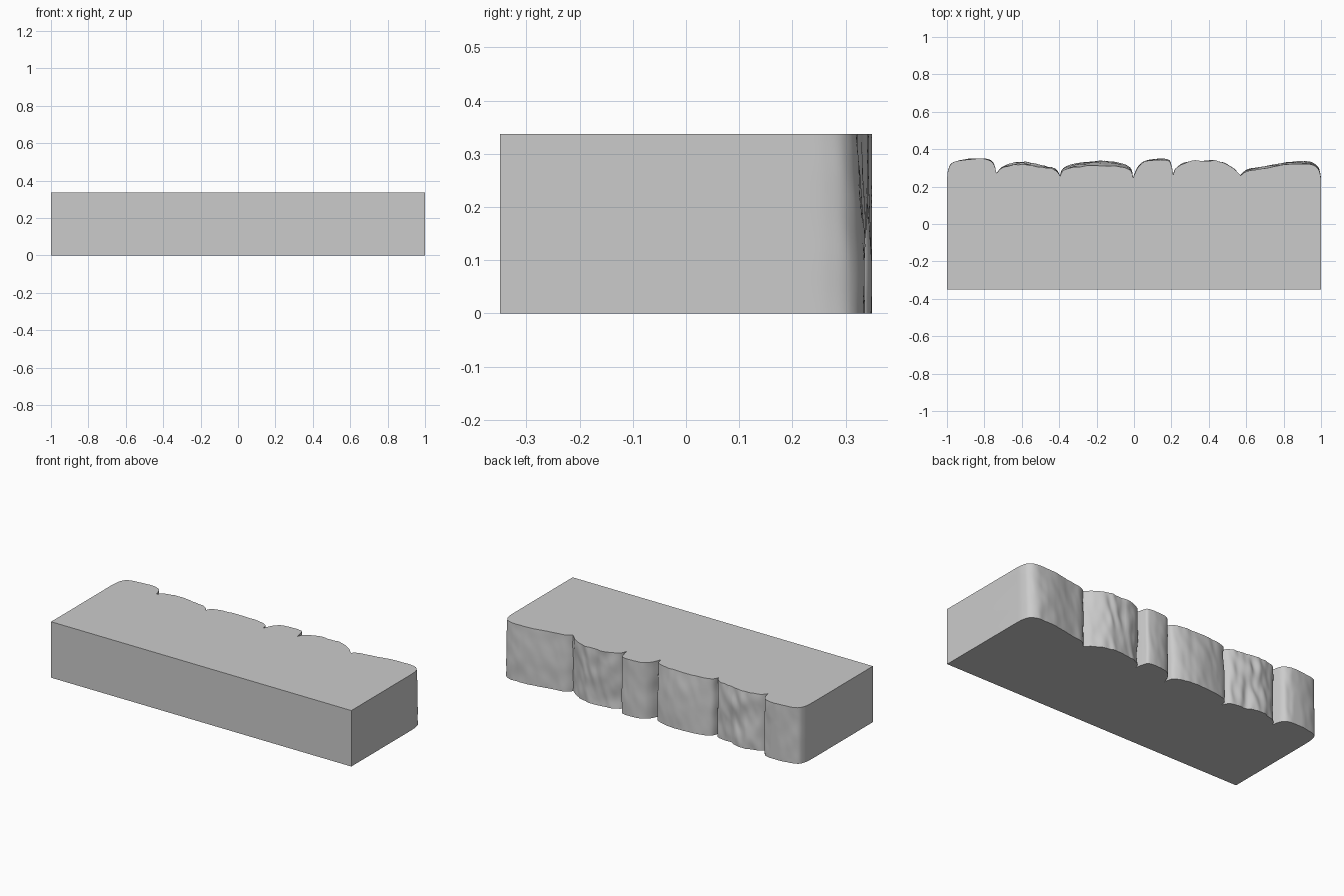
import bpy, bmesh, math
from mathutils import Vector, noise

cube = bpy.data.objects.get("Cube")
if cube:
    bpy.data.objects.remove(cube, do_unlink=True)

HEIGHT, FRONT = 0.337, -0.35
ROWS, STEPS = 32, 7

stone = bpy.data.materials.new("grey stone")
stone.use_nodes = True
grey = (0.6, 0.6, 0.6, 1)
stone.diffuse_color = grey
stone.node_tree.nodes["Principled BSDF"].inputs["Base Color"].default_value = grey

# Rough back edge: each lobe has its outline, outward bulge and roughness
LOBES = [
    ([(-1, .22), (-.993, .29), (-.96, .33), (-.85, .348), (-.78, .342), (-.75, .32), (-.735, .27)], .004, .006),
    ([(-.735, .27), (-.7, .30), (-.62, .316), (-.55, .312), (-.48, .298), (-.42, .287), (-.395, .255)], .012, .016),
    ([(-.395, .255), (-.37, .29), (-.28, .308), (-.17, .315), (-.08, .307), (-.02, .288), (-.005, .245)], .022, .007),
    ([(-.005, .245), (.02, .30), (.06, .333), (.13, .342), (.185, .338), (.2, .31), (.21, .265)], .006, .004),
    ([(.21, .265), (.23, .305), (.3, .335), (.4, .343), (.46, .332), (.53, .296), (.57, .26)], -.008, .014),
    ([(.57, .26), (.61, .285), (.7, .298), (.82, .318), (.93, .322), (.98, .3), (.997, .26), (1, .21)], .012, .006),
]


def spline(points):
    """Smooth curve through the points, sampled with a 0-1 position."""
    pts = [Vector(p) for p in points]
    pts = [pts[0]] + pts + [pts[-1]]
    out, spans = [], len(pts) - 3
    for i in range(spans):
        a, b, c, d = pts[i:i + 4]
        for s in range(STEPS):
            t = s / STEPS
            p = 0.5 * (2 * b + (c - a) * t + (2 * a - 5 * b + 4 * c - d) * t * t
                       + (3 * b - a - 3 * c + d) * t ** 3)
            out.append((p, (i + t) / spans))
    return out


def back_point(p, t, lobe, z):
    """Displace the outline with bulge and weathered ridges."""
    _, bulge, rough = LOBES[lobe]
    h = z / HEIGHT
    fade = math.sin(math.pi * t) ** 0.7 if 0 < t < 1 else 0
    y = p.y + fade * bulge * math.sin(math.pi * min(1, (1 - h) * 1.1) / 2)
    broad = noise.noise(Vector((p.x * 9, 3 + lobe, z * 6 + p.x * 4)))
    fine = noise.noise(Vector((p.x * 26, lobe, z * 11 - p.x * 9)))
    y += fade * rough * (0.7 * broad + 0.6 * fine)
    # Seams wander a little along the height
    wander = 0.006 * noise.noise(Vector((lobe * 5, 1, z * 9))) * (1 - t)
    x = p.x + (wander if lobe else 0)
    return max(-1, min(1, x)), min(y, 0.35), z


samples = [(p, t, i) for i, (pts, _, _) in enumerate(LOBES) for p, t in spline(pts)]
samples.append((Vector(LOBES[-1][0][-1]), 1, len(LOBES) - 1))

bm = bmesh.new()
rings = []
for r in range(ROWS + 1):
    z = HEIGHT * r / ROWS
    ring = [bm.verts.new((-1, FRONT, z))]
    ring += [bm.verts.new(back_point(p, t, i, z)) for p, t, i in samples]
    ring.append(bm.verts.new((1, FRONT, z)))
    rings.append(ring)

# Walls, then the flat top and underside
n = len(rings[0])
for low, high in zip(rings, rings[1:]):
    for k in range(n):
        j = (k + 1) % n
        bm.faces.new((low[k], low[j], high[j], high[k]))
bm.faces.new(rings[0])
bm.faces.new(rings[-1])
bmesh.ops.recalc_face_normals(bm, faces=bm.faces[:])

mesh = bpy.data.meshes.new("stone_slab")
bm.to_mesh(mesh)
bm.free()
mesh.materials.append(stone)
slab = bpy.data.objects.new("stone_slab", mesh)
bpy.context.collection.objects.link(slab)

bpy.ops.object.select_all(action="DESELECT")
slab.select_set(True)
bpy.context.view_layer.objects.active = slab
bpy.ops.object.shade_smooth_by_angle(angle=math.radians(40))
